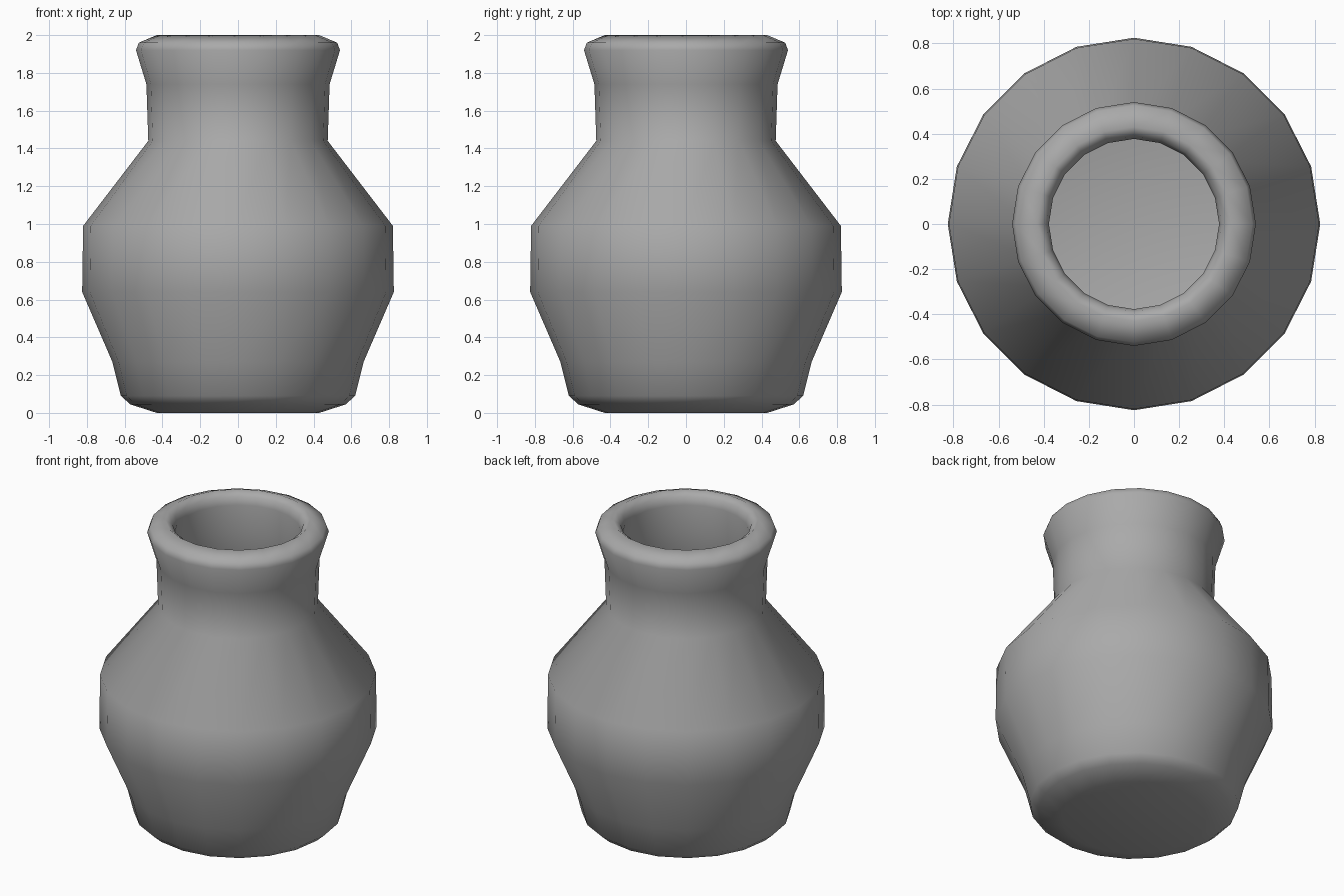
import bpy
import bmesh
from math import tau
from mathutils import Matrix

default = bpy.data.objects.get("Cube")
if default:
    bpy.data.objects.remove(default, do_unlink=True)

SIDES = 20

# One grey clay colour
clay = bpy.data.materials.new("grey_clay")
clay.use_nodes = True
color = (0.40, 0.40, 0.40, 1)
clay.diffuse_color = color
bsdf = next(n for n in clay.node_tree.nodes if n.type == 'BSDF_PRINCIPLED')
bsdf.inputs["Base Color"].default_value = color
bsdf.inputs["Roughness"].default_value = 0.8

# Profile (radius, height): base, belly, neck and lip, then down the hollow inside
outside = [(0, 0), (0.43, 0), (0.57, 0.045), (0.62, 0.09), (0.665, 0.27),
           (0.825, 0.64), (0.82, 0.99), (0.475, 1.44), (0.485, 1.74),
           (0.54, 1.92), (0.525, 1.96), (0.43, 2.0)]
inside = [(0.39, 1.97), (0.377, 1.92), (0.385, 1.74), (0.39, 1.42),
          (0.72, 0.96), (0.725, 0.66), (0.57, 0.29), (0.53, 0.14),
          (0.40, 0.1), (0, 0.1)]

# Spin the profile into the pot
bm = bmesh.new()
verts = [bm.verts.new((r, 0, z)) for r, z in outside + inside]
edges = [bm.edges.new(pair) for pair in zip(verts, verts[1:])]
bmesh.ops.spin(bm, geom=verts + edges, cent=(0, 0, 0), axis=(0, 0, 1),
               angle=tau, steps=SIDES, use_duplicate=False)
bmesh.ops.remove_doubles(bm, verts=bm.verts, dist=0.0005)
bmesh.ops.recalc_face_normals(bm, faces=bm.faces)
for face in bm.faces:
    face.smooth = True

mesh = bpy.data.meshes.new("clay_pot")
bm.to_mesh(mesh)
bm.free()
mesh.materials.append(clay)
pot = bpy.data.objects.new("clay_pot", mesh)
bpy.context.collection.objects.link(pot)
